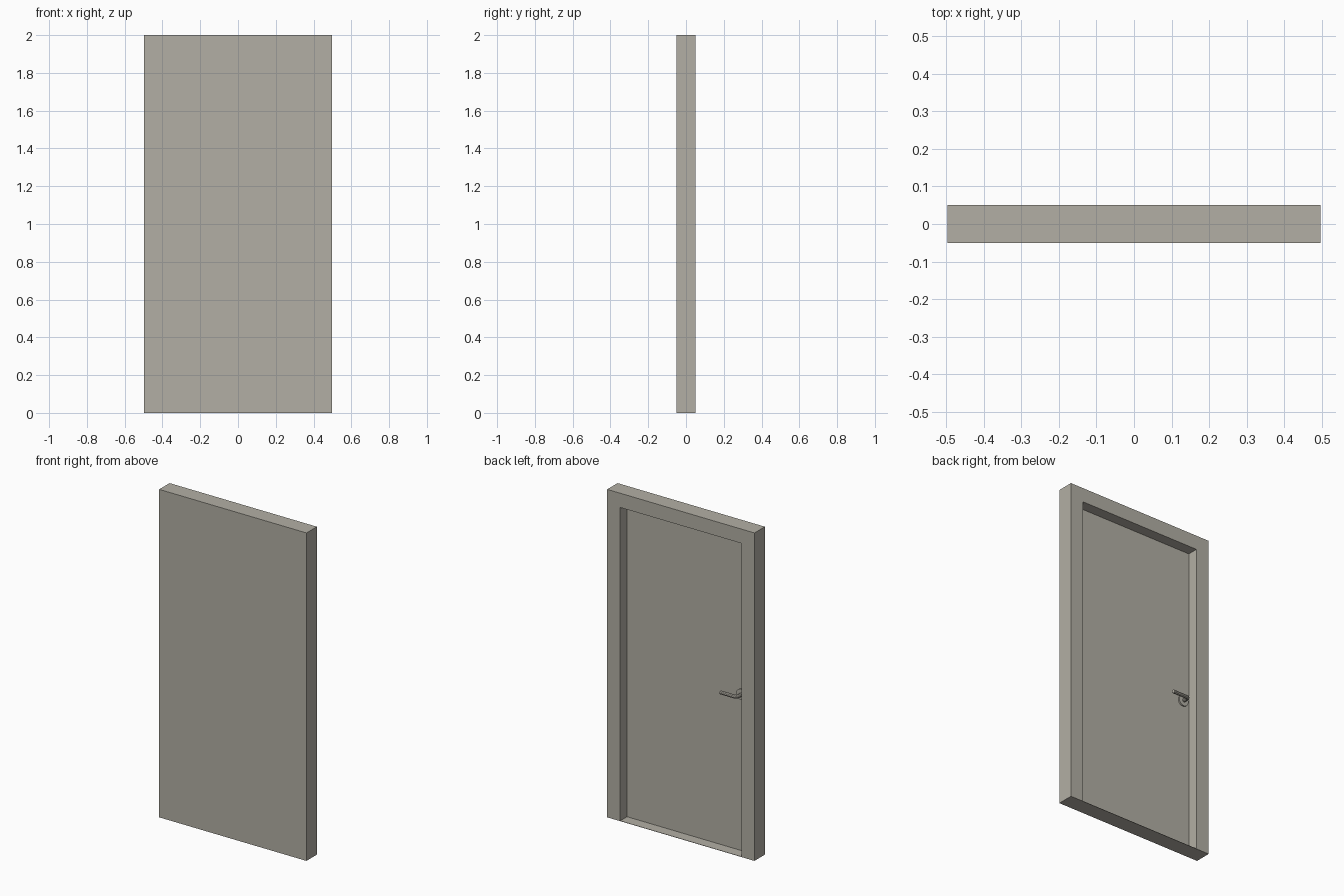
import bpy
import math
from mathutils import Vector

if "Cube" in bpy.data.objects:
    bpy.data.objects.remove(bpy.data.objects["Cube"], do_unlink=True)

# Overall sizes
HALF_W, HEIGHT, HALF_D = 0.497, 2.0, 0.05
OPEN_X, OPEN_TOP, SILL = 0.409, 1.913, 0.002
LEAF_Y = -0.016                      # back face of the recessed leaf
HANDLE_X, HANDLE_Z = -0.366, 0.957

# Single warm grey
grey = bpy.data.materials.new("warm_grey")
grey.use_nodes = True
colour = (0.448, 0.427, 0.373, 1.0)
grey.diffuse_color = colour
grey.node_tree.nodes["Principled BSDF"].inputs["Base Color"].default_value = colour


def box(name, low, high):
    low, high = Vector(low), Vector(high)
    bpy.ops.mesh.primitive_cube_add(size=1, location=(low + high) / 2)
    ob = bpy.context.object
    ob.name = name
    ob.scale = high - low
    bpy.ops.object.transform_apply(location=True, rotation=True, scale=True)
    return ob


# Frame and leaf in one solid, with the doorway recessed from the back
door = box("door_and_frame", (-HALF_W, -HALF_D, 0), (HALF_W, HALF_D, HEIGHT))
door.data.materials.append(grey)
cutter = box("recess_cutter", (-OPEN_X, LEAF_Y, SILL), (OPEN_X, 0.2, OPEN_TOP))
cutter.hide_render = True
cut = door.modifiers.new("recess", 'BOOLEAN')
cut.operation = 'DIFFERENCE'
cut.solver = 'EXACT'
cut.object = cutter
bpy.context.view_layer.objects.active = door
bpy.ops.object.modifier_apply(modifier=cut.name)
bpy.data.objects.remove(cutter, do_unlink=True)

# Round plate behind the handle
bpy.ops.mesh.primitive_cylinder_add(
    vertices=32, radius=0.033, depth=0.01,
    location=(HANDLE_X, LEAF_Y + 0.004, HANDLE_Z), rotation=(math.pi / 2, 0, 0))
plate = bpy.context.object
plate.name = "handle_plate"
plate.data.materials.append(grey)
bpy.ops.object.shade_smooth_by_angle()

# Lever: stem out of the plate, rounded bend, then grip towards the middle
LEVER_Y, BEND = 0.033, 0.014
path = [(HANDLE_X, LEAF_Y)]
for i in range(6):
    a = i / 5 * math.pi / 2
    path.append((HANDLE_X + BEND * (1 - math.cos(a)),
                 LEVER_Y - BEND * (1 - math.sin(a))))
path.append((-0.256, LEVER_Y))

curve = bpy.data.curves.new("handle_lever", 'CURVE')
curve.dimensions = '3D'
curve.bevel_depth = 0.011
curve.bevel_resolution = 3
curve.use_fill_caps = True
spline = curve.splines.new('POLY')
spline.points.add(len(path) - 1)
for point, (x, y) in zip(spline.points, path):
    point.co = (x, y, HANDLE_Z, 1)
lever = bpy.data.objects.new("handle_lever", curve)
bpy.context.collection.objects.link(lever)
curve.materials.append(grey)
bpy.ops.object.select_all(action='DESELECT')
lever.select_set(True)
bpy.context.view_layer.objects.active = lever
bpy.ops.object.convert(target='MESH')
bpy.ops.object.shade_smooth_by_angle()
